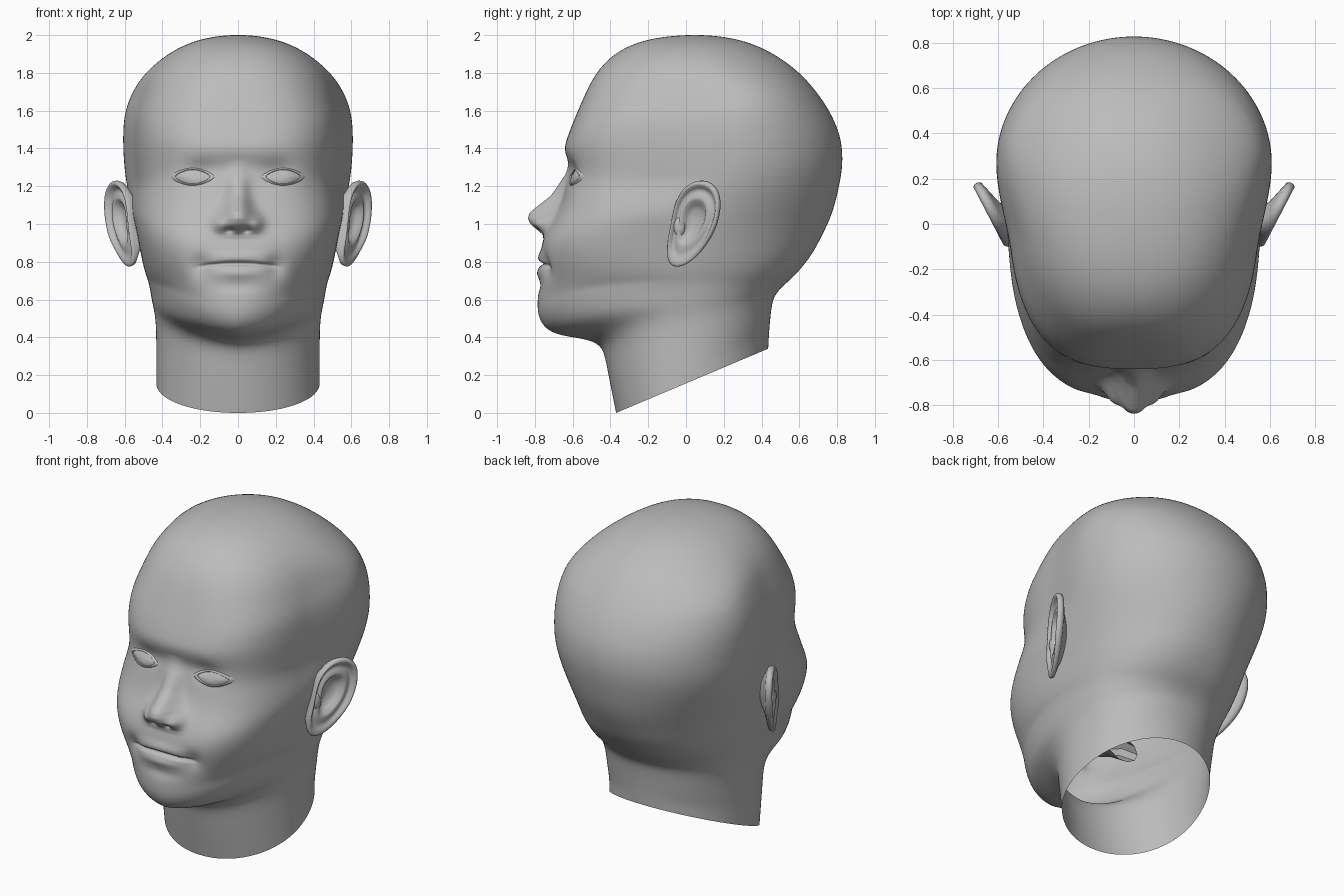
import bpy
import bmesh
from math import sin, cos, pi, exp, tau
from mathutils import Vector
from mathutils.bvhtree import BVHTree

cube = bpy.data.objects.get("Cube")
if cube:
    bpy.data.objects.remove(cube, do_unlink=True)

clay = bpy.data.materials.new("grey clay")
clay.use_nodes = True
GREY = (0.5, 0.5, 0.5, 1)
clay.diffuse_color = GREY
for node in clay.node_tree.nodes:
    if node.type == 'BSDF_PRINCIPLED':
        node.inputs["Base Color"].default_value = GREY
        node.inputs["Roughness"].default_value = 0.6


def smooth(a, b, v):
    t = min(max((v - a) / (b - a), 0), 1)
    return t * t * (3 - 2 * t)


def spline(p0, p1, p2, p3, t):
    """Uniform cubic B-spline, which irons out small wobbles."""
    w = ((1 - t) ** 3, 3 * t ** 3 - 6 * t * t + 4,
         -3 * t ** 3 + 3 * t * t + 3 * t + 1, t ** 3)
    return [sum(k * v for k, v in zip(w, column)) / 6
            for column in zip(p0, p1, p2, p3)]


def skin_rings(name, rings, facing=None, shade=True):
    """Bridge closed loops of points into one skin."""
    bm = bmesh.new()
    loops = [[bm.verts.new(p) for p in ring] for ring in rings]
    count = len(loops[0])
    for low, high in zip(loops, loops[1:]):
        for i in range(count):
            j = (i + 1) % count
            bm.faces.new((low[i], low[j], high[j], high[i]))
    bmesh.ops.remove_doubles(bm, verts=bm.verts, dist=0.00002)
    bm.normal_update()
    if facing is None:
        bmesh.ops.recalc_face_normals(bm, faces=bm.faces)
    elif sum(f.normal.dot(facing) * f.calc_area() for f in bm.faces) < 0:
        bmesh.ops.reverse_faces(bm, faces=bm.faces)
    for f in bm.faces:
        f.smooth = shade
    mesh = bpy.data.meshes.new(name)
    bm.to_mesh(mesh)
    bm.free()
    mesh.materials.append(clay)
    obj = bpy.data.objects.new(name, mesh)
    bpy.context.collection.objects.link(obj)
    return obj


# Head cross-sections: front y, front z, back y, back z, half width
SECTIONS = [
    (-.37, 0, .435, .34, .432), (-.42, .25, .44, .44, .432),
    (-.44, .36, .45, .54, .434), (-.54, .395, .46, .6, .446),
    (-.72, .415, .48, .635, .456), (-.785, .5, .51, .67, .468),
    (-.787, .6, .57, .72, .482), (-.775, .7, .63, .79, .497),
    (-.775, .79, .68, .86, .512), (-.767, .88, .72, .94, .528),
    (-.735, .96, .76, 1.02, .545), (-.668, 1.06, .79, 1.11, .565),
    (-.63, 1.2, .815, 1.22, .59), (-.624, 1.3, .83, 1.32, .603),
    (-.634, 1.4, .825, 1.42, .608), (-.622, 1.48, .805, 1.5, .608),
    (-.58, 1.58, .76, 1.6, .6), (-.525, 1.71, .685, 1.71, .557),
    (-.465, 1.82, .59, 1.815, .478), (-.36, 1.92, .44, 1.92, .348),
    (-.2, 1.985, .27, 1.985, .195), (.05, 2.008, .05, 2.008, 0),
]

# Nose ridge: height, projection, half width
NOSE = [(.92, 0, .1), (.945, .012, .1), (.97, .05, .1), (1, .098, .098),
        (1.03, .126, .09), (1.06, .134, .08), (1.1, .108, .066),
        (1.15, .068, .058), (1.26, .018, .052), (1.34, 0, .05)]

# Soft face forms: side offset, height, side spread, height spread, push
FORMS = [
    (0, 1.03, .17, .09, .02),        # broad base of the nose
    (.1, 1.0, .035, .04, .03),       # nostril wings
    (.045, .965, .022, .012, -.025), # nostrils
    (0, 1.3, .16, .05, -.01),        # bridge between the eyes
    (.2, 1.28, .09, .06, -.024),     # eye sockets
    (0, 1.4, .3, .06, .01),          # brow
    (0, .825, .13, .028, .011),      # upper lip
    (0, .74, .12, .028, .013),       # lower lip
    (0, .67, .11, .03, -.008),       # dip above the chin
    (.2, .78, .05, .06, -.025),      # mouth corners
]


def face_push(x, z):
    x = abs(x)
    push = sum(p * exp(-((x - cx) / sx) ** 2 - ((z - cz) / sz) ** 2)
               for cx, cz, sx, sz, p in FORMS)
    for (za, pa, wa), (zb, pb, wb) in zip(NOSE, NOSE[1:]):
        if za <= z < zb:
            t = (z - za) / (zb - za)
            push += (pa + (pb - pa) * t) * exp(-(x / (wa + (wb - wa) * t)) ** 2.4)
    # line between the lips
    line = .79 - .35 * x * x
    push -= .024 * exp(-((z - line) / .01) ** 2 - (x / .195) ** 8)
    return push


def head_ring(section, segments=192):
    yf, zf, yb, zb, w = section
    mid = .27 * smooth(.6, 1.35, zf) - .22 * smooth(1.65, 2, zf)
    front_power = 2.05 + 1.15 * smooth(.55, 1, zf) - .2 * smooth(1.1, 1.3, zf) - .8 * smooth(1.5, 2, zf)
    back_power = 2 + .25 * smooth(.1, .45, zf) * smooth(1, .6, zf)
    temple = .08 * smooth(1, 1.25, zf) * smooth(2, 1.6, zf)
    jaw_lift = .08 * exp(-((zf - .5) / .17) ** 2)
    ring = []
    for i in range(segments):
        a = tau * i / segments
        a -= .45 * sin(a)            # denser towards the face
        s, c = sin(a), cos(a)
        n = front_power if c > 0 else back_power
        r = (abs(s) ** n + abs(c) ** n) ** (-1 / n)
        x = w * r * s * (1 - temple * smooth(0, .45, r * c))
        y = mid - (mid - yf if c > 0 else yb - mid) * r * c
        t = min(max((y - yf) / max(yb - yf, .00001), 0), 1)
        z = zf + (zb - zf) * t + jaw_lift * sin(pi * t ** .65)
        y -= face_push(x, z) * smooth(-.25, -.45, y)
        ring.append((x, y, z))
    return ring


# Head and neck, open at the cut
first, last = SECTIONS[0], SECTIONS[-2]
below = [2 * a - b for a, b in zip(first, SECTIONS[1])]
beyond = (last[2], last[3], last[0], last[1], -last[4])
keys = [below] + SECTIONS + [beyond]
STEPS = 12
rings = [head_ring(spline(*keys[k:k + 4], s / STEPS))
         for k in range(len(keys) - 3) for s in range(STEPS)]
rings.append([(0, .04, 2)] * len(rings[0]))
head = skin_rings("head", rings)
tree = BVHTree.FromPolygons([v.co for v in head.data.vertices],
                            [p.vertices[:] for p in head.data.polygons])


def face_y(x, z):
    hit = tree.ray_cast(Vector((x, -2, z)), Vector((0, 1, 0)))[0]
    return hit.y if hit else -.58


# Eyes and eyelids follow the face
def almond(side, profile, segments=48):
    rings = []
    for r, out in profile:
        ring = []
        for i in range(segments):
            a = tau * i / segments
            x = side * (.24 + .092 * r * cos(a))
            z = 1.25 + .037 * r * sin(a) * (1 - .35 * cos(a) ** 2)
            ring.append((x, face_y(x, z) - out, z))
        rings.append(ring)
    return rings


EYE = [(r / 8, .002 + .014 * (1 - (r / 8) ** 2)) for r in range(9)]
LID = [(.98, 0), (1, .007), (1.05, .009), (1.12, .007), (1.22, .002), (1.3, -.003)]

# Ear outline as depth and height, and its relief from the centre outwards
EAR = [(.09, 1.24), (.17, 1.2), (.19, 1.09), (.152, .95), (.07, .835), (-.02, .768),
       (-.095, .775), (-.105, .87), (-.075, 1.0), (-.055, 1.13), (.01, 1.215)]
RELIEF = [(0, -.04), (.25, -.038), (.4, -.022), (.5, .002), (.58, .006), (.68, -.004),
          (.76, -.01), (.82, .002), (.88, .016), (.94, .02), (.99, .01), (1, -.004)]
BACK = [(.97, -.02), (.85, -.03), (.65, -.046), (.45, -.07), (.35, -.11)]


def ear_rings(side):
    outline = []
    for k in range(len(EAR)):
        quad = [EAR[(k + o) % len(EAR)] for o in (-1, 0, 1, 2)]
        outline += [spline(*quad, s / 6) for s in range(6)]
    rings = []
    for group in (RELIEF, BACK):
        for r, h in group:
            ring = []
            for oy, oz in outline:
                y, z = .03 + (oy - .03) * r, 1.02 + (oz - 1.02) * r
                lift = h
                if group is RELIEF:
                    lift *= .3 + .7 * smooth(.8, .95, z)
                else:
                    y -= .12 * (1 - r)
                x = .56 + .52 * (y + .08)
                ring.append((side * (x + .887 * lift), y - .461 * lift, z))
            rings.append(ring)
    return rings


for label, side in (("left", 1), ("right", -1)):
    skin_rings(label + "_eye", almond(side, EYE), Vector((0, -1, 0)))
    skin_rings(label + "_eyelid", almond(side, LID), Vector((0, -1, 0)))
    skin_rings(label + "_ear", ear_rings(side))
    # small flap in front of the ear canal
    bpy.ops.mesh.primitive_uv_sphere_add(segments=20, ring_count=12, radius=1,
                                         location=(side * .572, -.035, .985))
    flap = bpy.context.object
    flap.name = label + "_ear_flap"
    flap.scale = (.018, .03, .05)
    flap.data.materials.append(clay)
    bpy.ops.object.shade_smooth()

# Mouth pocket inside the hollow head
pocket = []
for y, z, wide, tall in ((-.7, .78, .15, .01), (-.6, .77, .16, .07),
                         (-.42, .73, .14, .09), (-.25, .65, .12, .09),
                         (-.1, .54, .11, .08)):
    pocket.append([(wide * cos(tau * i / 10), y, z + tall * sin(tau * i / 10))
                   for i in range(10)])
skin_rings("mouth_pocket", pocket, shade=False)
